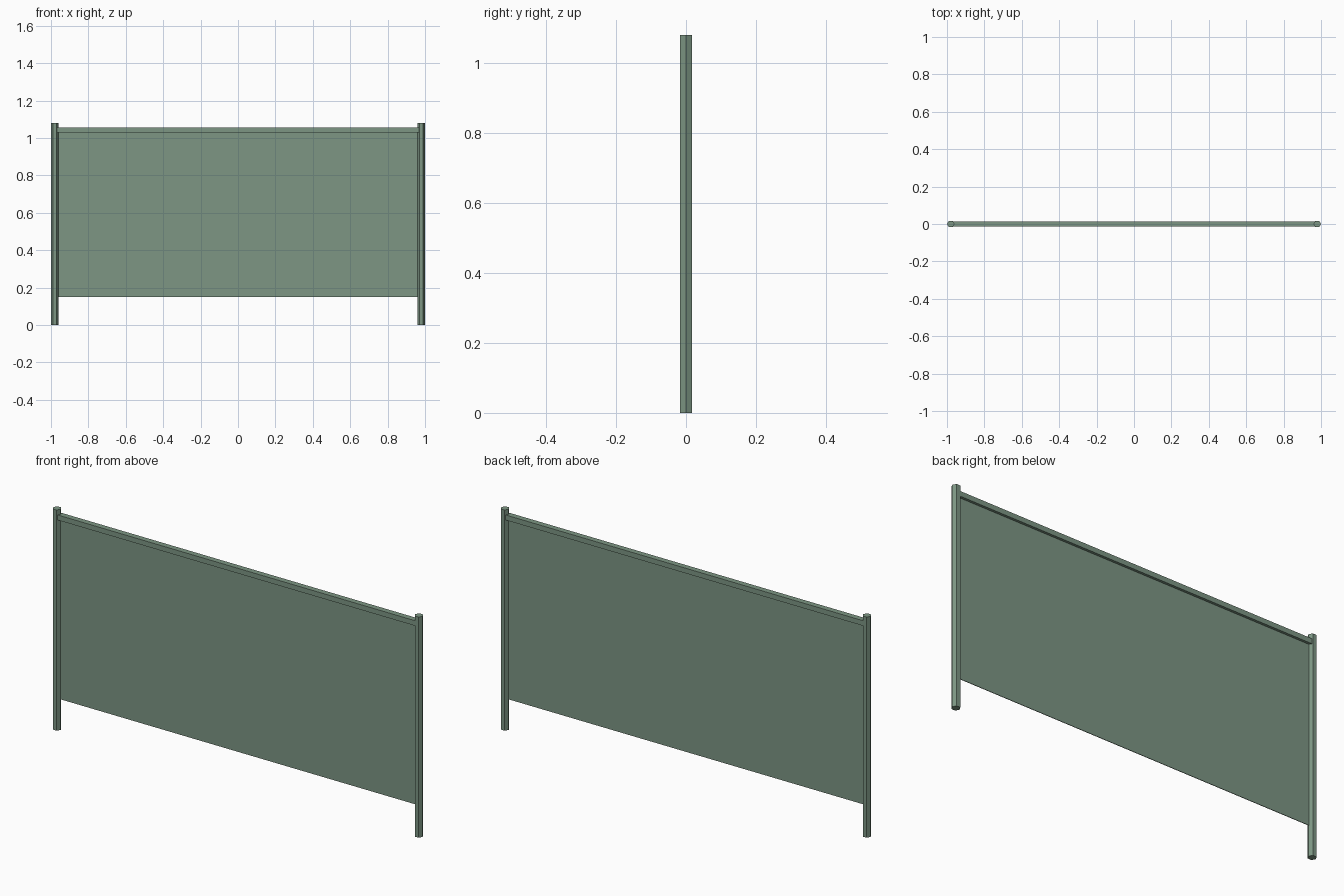
import bpy
from math import radians

default = bpy.data.objects.get("Cube")
if default:
    bpy.data.objects.remove(default, do_unlink=True)

HEIGHT = 1.08
POST_R = 0.02
POST_X = 1 - POST_R
SPAN = 2 * POST_X - POST_R

# Single painted-metal colour
green = bpy.data.materials.new("grey_green")
colour = (0.205, 0.305, 0.23, 1)
green.diffuse_color = colour
green.use_nodes = True
green.node_tree.nodes["Principled BSDF"].inputs["Base Color"].default_value = colour


def finish(name):
    obj = bpy.context.object
    obj.name = name
    obj.data.materials.append(green)
    return obj


def box(name, size, z):
    bpy.ops.mesh.primitive_cube_add(size=1, location=(0, 0, z))
    obj = finish(name)
    obj.scale = size
    bpy.ops.object.transform_apply(location=False, rotation=False, scale=True)


# Hexagonal posts, with a corner pointing along the fence
for side, name in ((1, "left_post"), (-1, "right_post")):
    bpy.ops.mesh.primitive_cylinder_add(
        vertices=6, radius=POST_R, depth=HEIGHT,
        location=(side * POST_X, 0, HEIGHT / 2), rotation=(0, 0, radians(30)))
    finish(name)

# Square top rail between the posts
box("top_rail", (SPAN, 0.028, 0.025), 1.043)

# Thin infill sheet hanging from the rail
bottom, top = 0.15, 1.035
box("panel", (SPAN, 0.003, top - bottom), (top + bottom) / 2)
